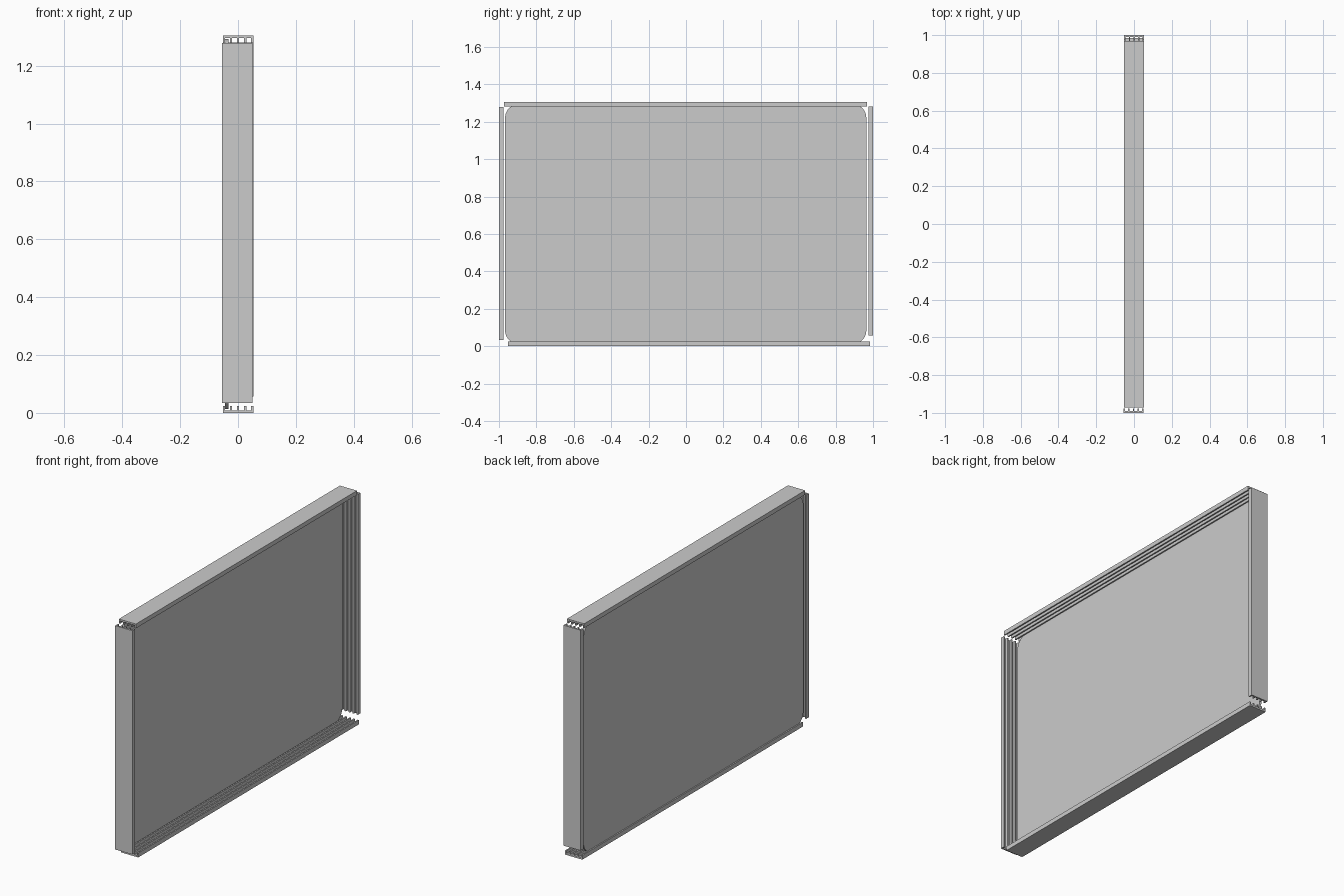
import bpy, bmesh
from math import sin, cos, radians
from mathutils import Vector

cube = bpy.data.objects.get("Cube")
if cube:
    bpy.data.objects.remove(cube, do_unlink=True)

grey = bpy.data.materials.new("light_grey")
grey.use_nodes = True
colour = (0.6, 0.6, 0.6, 1)
grey.diffuse_color = colour
grey.node_tree.nodes["Principled BSDF"].inputs["Base Color"].default_value = colour


def extrude_outline(name, points, offset):
    """Make a solid by sweeping a closed outline along an offset."""
    bm = bmesh.new()
    face = bm.faces.new([bm.verts.new(p) for p in points])
    swept = bmesh.ops.extrude_face_region(bm, geom=[face])
    verts = [g for g in swept["geom"] if isinstance(g, bmesh.types.BMVert)]
    bmesh.ops.translate(bm, verts=verts, vec=offset)
    bmesh.ops.recalc_face_normals(bm, faces=bm.faces)
    mesh = bpy.data.meshes.new(name)
    bm.to_mesh(mesh)
    bm.free()
    mesh.materials.append(grey)
    obj = bpy.data.objects.new(name, mesh)
    bpy.context.collection.objects.link(obj)
    return obj


# Comb cross-section: a flat base with five ridges and four grooves
WIDTH, DEPTH, BASE, RIDGE = 0.105, 0.024, 0.009, 0.0075
GROOVE = (WIDTH - 5 * RIDGE) / 4


def comb_profile():
    pts = [(WIDTH, 0), (0, 0)]
    for i in range(5):
        a = i * (RIDGE + GROOVE)
        b = a + RIDGE
        if i:
            pts.append((a, BASE))
        pts += [(a, DEPTH), (b, DEPTH)]
        if i < 4:
            pts.append((b, BASE))
    return pts


def rail(name, origin, inward, along):
    """Comb rail whose ridges point inward, swept along its length."""
    start, inward = Vector(origin), Vector(inward)
    pts = [start + Vector((w, 0, 0)) + inward * d for w, d in comb_profile()]
    return extrude_outline(name, pts, Vector(along))


# Four edge rails, slightly shifted from one another
TOP = 1.305
rail("bottom_rail", (-0.052, -0.952, 0), (0, 0, 1), (0, 1.937, 0))
rail("top_rail", (-0.052, -0.972, TOP), (0, 0, -1), (0, 1.941, 0))
rail("front_rail", (-0.055, -1, 0.034), (0, 1, 0), (0, 0, 1.244))
rail("back_rail", (-0.052, 1, 0.056), (0, -1, 0), (0, 0, 1.225))

# Thin rounded panel sitting in the outermost groove
Y0, Y1, Z0, Z1, R = -0.967, 0.964, 0.013, 1.292, 0.07
outline = []
corners = [(Y1 - R, Z1 - R), (Y0 + R, Z1 - R), (Y0 + R, Z0 + R), (Y1 - R, Z0 + R)]
for i, (cy, cz) in enumerate(corners):
    for step in range(13):
        t = radians(90 * i + 7.5 * step)
        outline.append((-0.045, cy + R * cos(t), cz + R * sin(t)))
panel = extrude_outline("panel", outline, Vector((0.012, 0, 0)))

# Smooth the rounded corners only
bpy.ops.object.select_all(action="DESELECT")
panel.select_set(True)
bpy.context.view_layer.objects.active = panel
bpy.ops.object.shade_smooth_by_angle(angle=radians(30))
